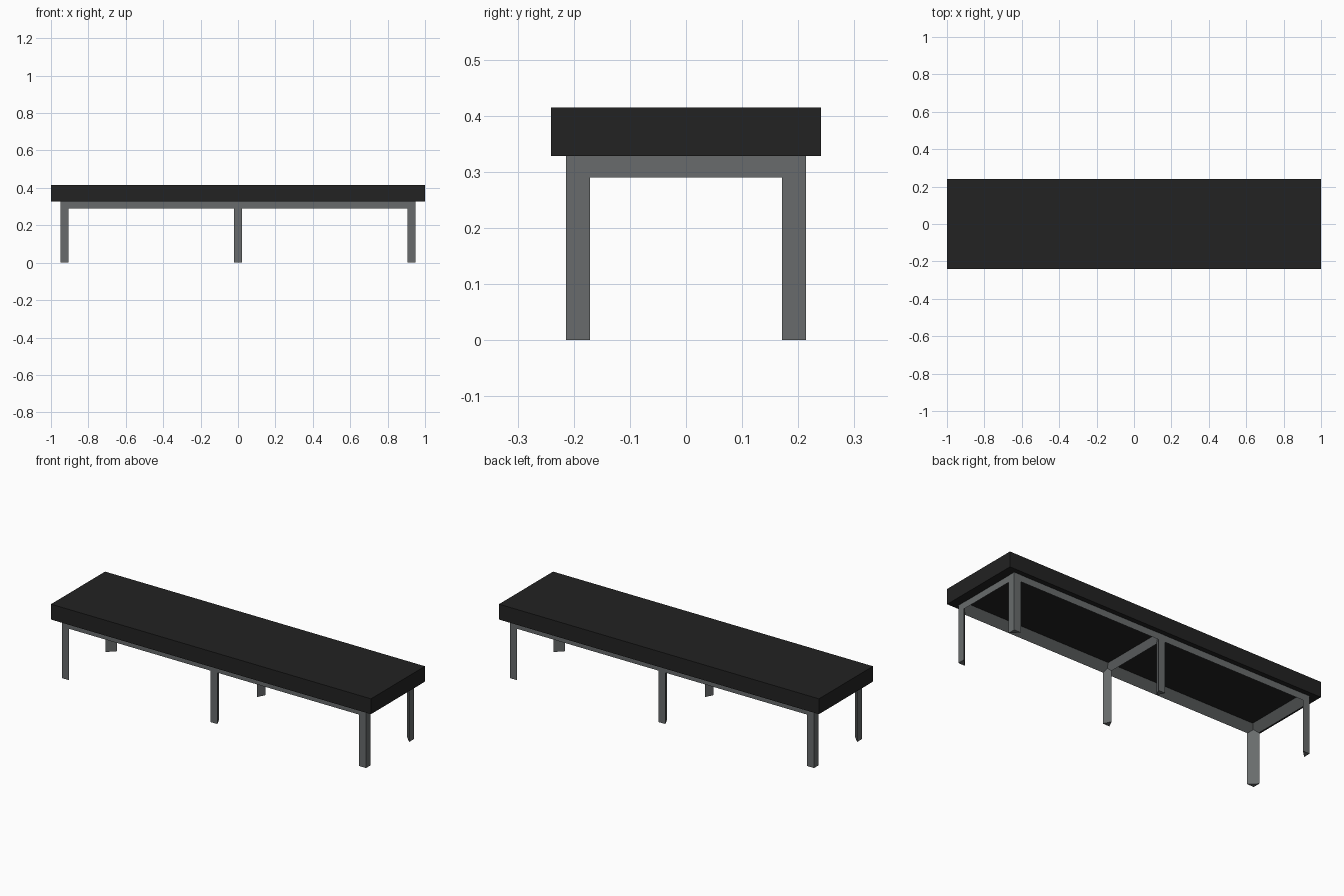
import bpy, bmesh

if "Cube" in bpy.data.objects:
    bpy.data.objects.remove(bpy.data.objects["Cube"])

HX, HY = 0.95, 0.214       # outer frame corner
T = 0.0425                 # bar thickness
Z0, Z1, ZTOP = 0.29, 0.328, 0.415
E = 0.0008                 # rails sit a hair inside the legs' outer faces


def material(name, rgb):
    m = bpy.data.materials.new(name)
    m.diffuse_color = (*rgb, 1)
    m.use_nodes = True
    m.node_tree.nodes["Principled BSDF"].inputs["Base Color"].default_value = m.diffuse_color
    return m


black = material("black cushion", (0.0160, 0.0160, 0.0160))
steel = material("grey metal", (0.138, 0.148, 0.150))


def prism(name, end_a, end_b, mat):
    """Solid between two matching end polygons."""
    bm = bmesh.new()
    a = [bm.verts.new(p) for p in end_a]
    b = [bm.verts.new(p) for p in end_b]
    bm.faces.new(a)
    bm.faces.new(b)
    n = len(a)
    for i in range(n):
        j = (i + 1) % n
        bm.faces.new((a[i], a[j], b[j], b[i]))
    bmesh.ops.recalc_face_normals(bm, faces=bm.faces)
    me = bpy.data.meshes.new(name)
    bm.to_mesh(me)
    bm.free()
    me.materials.append(mat)
    ob = bpy.data.objects.new(name, me)
    bpy.context.collection.objects.link(ob)
    return ob


def upright(name, outline, z0, z1, mat):
    return prism(name, [(x, y, z0) for x, y in outline],
                 [(x, y, z1) for x, y in outline], mat)


# Seat slab
upright("seat", [(-1, -0.241), (1, -0.241), (1, 0.241), (-1, 0.241)], Z1, ZTOP, black)

for sy, side in ((-1, "front"), (1, "back")):
    # Corner legs: triangular, square corner facing out
    for sx, end in ((-1, "left"), (1, "right")):
        upright(f"{side}_{end}_leg",
                [(sx * HX, sy * HY), (sx * (HX - T), sy * HY), (sx * HX, sy * (HY - T))],
                0, Z1, steel)
    # Middle leg: triangular, point facing in
    upright(f"{side}_middle_leg",
            [(-T / 2, sy * HY), (T / 2, sy * HY), (0, sy * (HY - T))], 0, Z1, steel)
    # Long rail: triangular section with mitred ends
    ends = [[(s * (HX - E), sy * (HY - E), Z0), (s * (HX - E), sy * (HY - E), Z1),
             (s * (HX - T), sy * (HY - T), Z1)] for s in (-1, 1)]
    prism(f"{side}_rail", *ends, steel)

# End rails, mitred to the long rails
for sx, end in ((-1, "left"), (1, "right")):
    ends = [[(sx * (HX - E), s * (HY - E), Z0), (sx * (HX - E), s * (HY - E), Z1),
             (sx * (HX - T), s * (HY - T), Z1)] for s in (-1, 1)]
    prism(f"{end}_rail", *ends, steel)

# Cross rail between the middle legs, point facing down
ends = [[(-T / 2, s * (HY - E), Z1), (T / 2, s * (HY - E), Z1), (0, s * (HY - E), Z0)]
        for s in (-1, 1)]
prism("cross_rail", *ends, steel)
